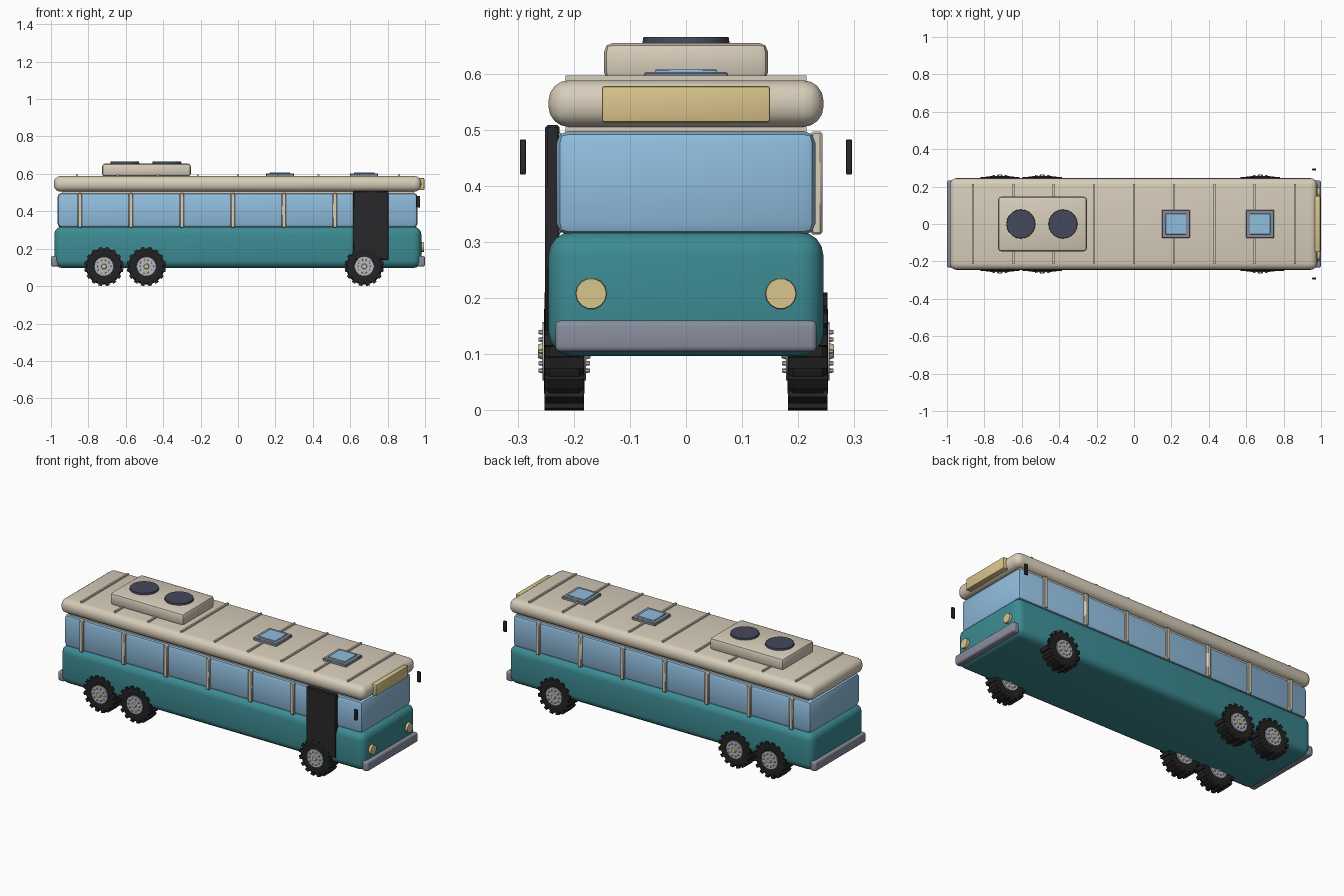
import bpy, bmesh, math
from mathutils import Matrix, Vector

if "Cube" in bpy.data.objects:
    bpy.data.objects.remove(bpy.data.objects["Cube"])


def mat(name, rgb):
    m = bpy.data.materials.new(name)
    m.diffuse_color = (*rgb, 1)
    m.use_nodes = True
    m.node_tree.nodes["Principled BSDF"].inputs["Base Color"].default_value = m.diffuse_color
    return m


TEAL = mat("teal paint", (0.045, 0.26, 0.29))
BLUE = mat("window blue", (0.28, 0.51, 0.73))
BEIGE = mat("warm beige", (0.68, 0.61, 0.49))
BLACK = mat("door black", (0.022, 0.022, 0.024))
RUBBER = mat("tyre rubber", (0.016, 0.016, 0.017))
SLATE = mat("bumper slate", (0.25, 0.27, 0.34))
FAN = mat("fan dark slate", (0.06, 0.065, 0.105))
GOLD = mat("lamp gold", (0.70, 0.56, 0.26))
STEEL = mat("hub steel", (0.47, 0.48, 0.53))


def finish(name, bm, mats, angle=40):
    bmesh.ops.recalc_face_normals(bm, faces=bm.faces[:])
    me = bpy.data.meshes.new(name)
    bm.to_mesh(me)
    bm.free()
    for m in mats:
        me.materials.append(m)
    me.shade_smooth()
    me.set_sharp_from_angle(angle=math.radians(angle))
    ob = bpy.data.objects.new(name, me)
    bpy.context.collection.objects.link(ob)
    return ob


def box(name, x, y, z, material, r=0.0, seg=3):
    """Rounded box from (min, max) ranges."""
    bm = bmesh.new()
    size = Vector((x[1] - x[0], y[1] - y[0], z[1] - z[0]))
    mid = Vector((x[0] + x[1], y[0] + y[1], z[0] + z[1])) / 2
    bmesh.ops.create_cube(bm, size=1, matrix=Matrix.Translation(mid) @ Matrix.Diagonal((*size, 1)))
    if r:
        bmesh.ops.bevel(bm, geom=bm.edges[:], offset=r, segments=seg, profile=0.5, affect='EDGES')
    return finish(name, bm, [material])


def add_cyl(bm, loc, axis, r1, r2, depth, sides, mi=0):
    rot = Vector((0, 0, 1)).rotation_difference(Vector(axis)).to_matrix().to_4x4()
    old = set(bm.faces)
    bmesh.ops.create_cone(bm, cap_ends=True, segments=sides, radius1=r1, radius2=r2, depth=depth,
                          matrix=Matrix.Translation(loc) @ rot)
    for f in bm.faces:
        if f not in old:
            f.material_index = mi


def lathe(bm, profile, steps, mi):
    """Spin (radius, y) points around the y axis as a closed ring."""
    rings = [[bm.verts.new((r * math.cos(a), y, r * math.sin(a))) for r, y in profile]
             for a in (2 * math.pi * i / steps for i in range(steps))]
    n = len(profile)
    for i in range(steps):
        a, b = rings[i], rings[(i + 1) % steps]
        for j in range(n):
            f = bm.faces.new((a[j], a[(j + 1) % n], b[(j + 1) % n], b[j]))
            f.material_index = mi


# Body shells
box("lower_body", (-0.982, 0.98), (-0.245, 0.245), (0.097, 0.318), TEAL, 0.042, 4)
box("window_band", (-0.965, 0.96), (-0.231, 0.231), (0.312, 0.498), BLUE, 0.022, 2)
box("roof", (-0.985, 0.98), (-0.245, 0.245), (0.505, 0.588), BEIGE, 0.036, 4)
box("roof_core", (-0.94, 0.94), (-0.215, 0.215), (0.48, 0.53), BEIGE)

# Window pillars on both sides
for i in range(7):
    x = -0.845 + 0.2725 * i
    for s in (-1, 1):
        y = sorted((s * 0.222, s * 0.243))
        box("window_pillar", (x - 0.012, x + 0.012), y, (0.313, 0.497), BEIGE, 0.004, 1)

# Roof ribs
for i in range(9):
    x = -0.86 + 0.215 * i
    box("roof_rib", (x - 0.005, x + 0.005), (-0.215, 0.215), (0.584, 0.597), BEIGE)

# Roof cooling unit with two fans
box("cooling_unit", (-0.727, -0.252), (-0.146, 0.146), (0.586, 0.655), BEIGE, 0.016, 2)
for x in (-0.605, -0.38):
    bm = bmesh.new()
    add_cyl(bm, (x, 0, 0.659), (0, 0, 1), 0.078, 0.076, 0.012, 20)
    finish("cooling_fan", bm, [FAN])

# Roof hatches
for x in (0.224, 0.674):
    box("hatch_frame", (x - 0.075, x + 0.075), (-0.075, 0.075), (0.585, 0.603), SLATE, 0.003, 1)
    box("hatch_glass", (x - 0.055, x + 0.055), (-0.055, 0.055), (0.60, 0.608), BLUE, 0.002, 1)

# Door on the front side
box("door", (0.615, 0.805), (-0.251, -0.225), (0.14, 0.508), BLACK, 0.004, 1)

# Bumpers, sign, headlights and mirrors
box("front_bumper", (0.96, 1.0), (-0.233, 0.233), (0.104, 0.16), SLATE, 0.01, 3)
box("rear_bumper", (-1.0, -0.96), (-0.233, 0.233), (0.104, 0.16), SLATE, 0.01, 3)
box("destination_sign", (0.96, 0.996), (-0.15, 0.15), (0.513, 0.578), GOLD, 0.005, 2)
for s in (-1, 1):
    bm = bmesh.new()
    add_cyl(bm, (0.979, s * 0.169, 0.208), (1, 0, 0), 0.029, 0.027, 0.03, 14)
    finish("headlight", bm, [GOLD])
    box("side_mirror", (0.953, 0.974), sorted((s * 0.285, s * 0.296)), (0.42, 0.483), BLACK, 0.003, 2)

# Wheels: tyre, tread lugs, hub, bolts and cap in one mesh
PROFILE = [(0.05, -0.03), (0.072, -0.036), (0.09, -0.034), (0.097, -0.026),
           (0.097, 0.026), (0.09, 0.034), (0.072, 0.036), (0.05, 0.03)]
LUGS, BOLTS = 16, 10


def wheel(x, side):
    bm = bmesh.new()
    lathe(bm, PROFILE, 32, 0)
    for i in range(LUGS):
        rot = Matrix.Rotation(2 * math.pi * (i + 0.5) / LUGS, 4, 'Y')
        m = rot @ Matrix.Translation((0, 0, 0.0945)) @ Matrix.Diagonal((0.02, 0.07, 0.021, 1))
        bmesh.ops.create_cube(bm, size=1, matrix=m)
    add_cyl(bm, (0, 0, 0), (0, 1, 0), 0.052, 0.052, 0.078, 24, 1)
    for s in (-1, 1):
        add_cyl(bm, (0, s * 0.041, 0), (0, s, 0), 0.016, 0.012, 0.012, 12, 2)
        for i in range(BOLTS):
            a = 2 * math.pi * i / BOLTS
            add_cyl(bm, (0.036 * math.cos(a), s * 0.041, 0.036 * math.sin(a)), (0, s, 0),
                    0.005, 0.0035, 0.009, 6, 1)
    ob = finish("wheel", bm, [RUBBER, STEEL, GOLD], 35)
    ob.location = (x, side * 0.217, 0.105)


for x in (-0.717, -0.49, 0.675):
    for side in (-1, 1):
        wheel(x, side)
